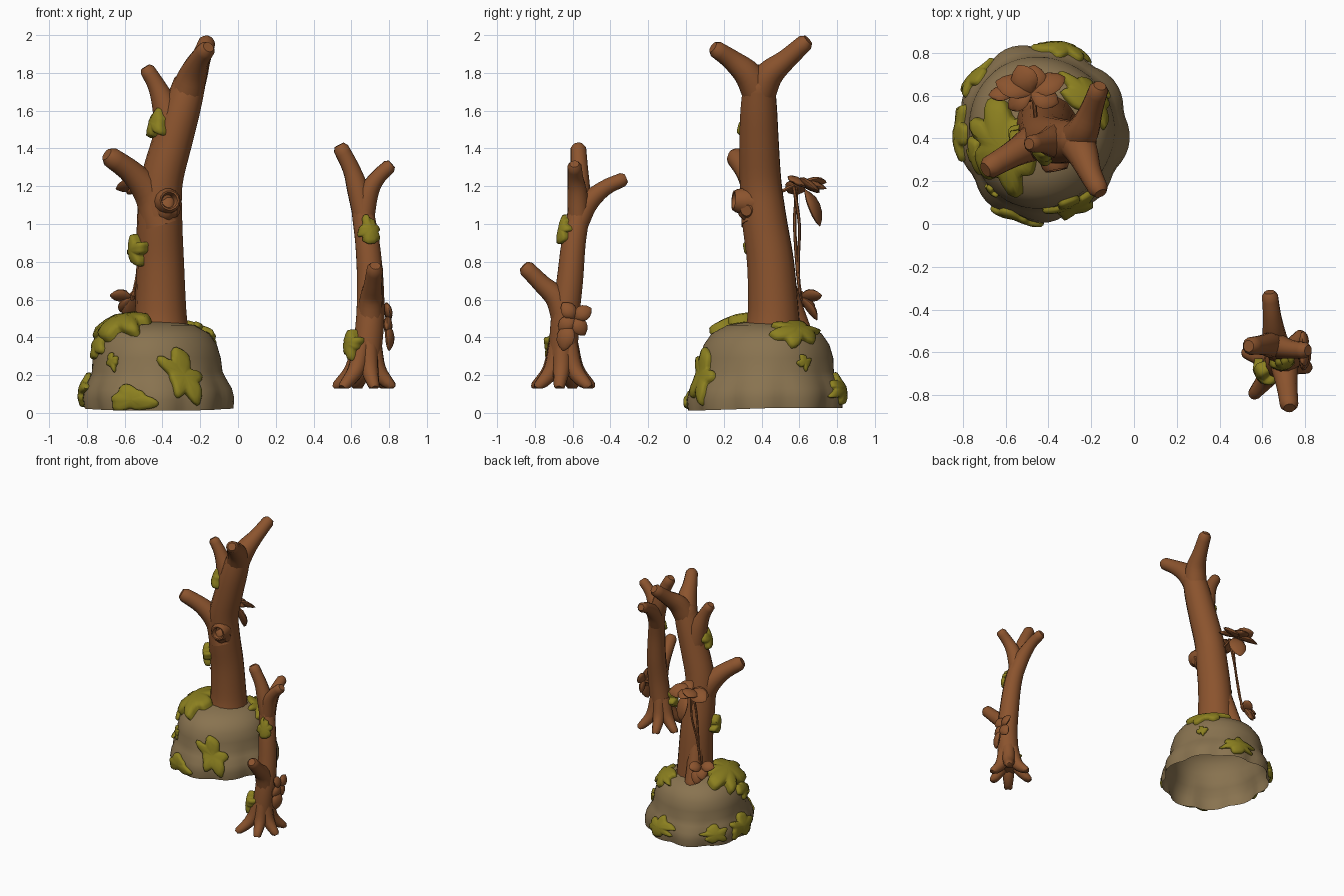
import bpy, bmesh, math, random
from mathutils import Vector as V
from mathutils.bvhtree import BVHTree

if "Cube" in bpy.data.objects:
    bpy.data.objects.remove(bpy.data.objects["Cube"])

random.seed(4)


def mat(name, rgb):
    m = bpy.data.materials.new(name)
    m.diffuse_color = (*rgb, 1)
    m.use_nodes = True
    m.node_tree.nodes["Principled BSDF"].inputs["Base Color"].default_value = m.diffuse_color
    return m


BARK = mat("bark brown", (0.26, 0.088, 0.027))
STONE = mat("stone taupe", (0.25, 0.172, 0.08))
MOSS = mat("moss olive", (0.26, 0.215, 0.014))


def make(name, verts, faces, material, angle=50):
    me = bpy.data.meshes.new(name)
    me.from_pydata([tuple(v) for v in verts], [], faces)
    bm = bmesh.new()
    bm.from_mesh(me)
    bmesh.ops.recalc_face_normals(bm, faces=bm.faces)
    bm.to_mesh(me)
    bm.free()
    ob = bpy.data.objects.new(name, me)
    bpy.context.collection.objects.link(ob)
    me.materials.append(material)
    bpy.context.view_layer.objects.active = ob
    ob.select_set(True)
    bpy.ops.object.shade_smooth_by_angle(angle=math.radians(angle))
    ob.select_set(False)
    return ob


def ring_faces(rings, n, cap_start=True, cap_end=True):
    f = [(r * n + i, r * n + (i + 1) % n, (r + 1) * n + (i + 1) % n, (r + 1) * n + i)
         for r in range(rings - 1) for i in range(n)]
    if cap_start:
        f.append(tuple(range(n))[::-1])
    if cap_end:
        f.append(tuple(range((rings - 1) * n, rings * n)))
    return f


def tube(name, pts, n=12, steps=4, floor=None):
    """Smooth limb through (x, y, z, radius) points with a rounded tip."""
    p = [V(q) for q in pts]
    p = [2 * p[0] - p[1]] + p + [2 * p[-1] - p[-2]]
    path = []
    for i in range(1, len(p) - 2):
        a, b, c, d = p[i - 1:i + 3]
        for s in range(steps):
            t = s / steps
            path.append(0.5 * (2 * b + (c - a) * t + (2 * a - 5 * b + 4 * c - d) * t * t
                               + (3 * b - a - 3 * c + d) * t ** 3))
    path.append(p[-2])
    end = path[-1]
    tip = end.xyz + (end.xyz - path[-2].xyz).normalized() * end.w * 0.5
    path.append(V((*tip, end.w * 0.65)))
    verts, q, old = [], None, None
    for i, c in enumerate(path):
        t = (path[min(i + 1, len(path) - 1)].xyz - path[max(i - 1, 0)].xyz).normalized()
        q = t.to_track_quat('Z', 'Y') if q is None else old.rotation_difference(t) @ q
        old = t
        for k in range(n):
            a = k * math.tau / n
            v = c.xyz + q @ V((math.cos(a) * c.w, math.sin(a) * c.w, 0))
            if floor is not None:
                v.z = max(v.z, floor)
            verts.append(v)
    return make(name, verts, ring_faces(len(path), n), BARK)


def lathe(name, origin, axis, profile, n, material):
    q = V(axis).to_track_quat('Z', 'Y')
    verts = [V(origin) + q @ V((r * math.cos(k * math.tau / n), r * math.sin(k * math.tau / n), d))
             for r, d in profile for k in range(n)]
    return make(name, verts, ring_faces(len(profile), n, False), material)


def moss(name, host, centre, normal, su, sv, k=5, h=0.025, roll=0.0):
    """Irregular, domed patch wrapped on the host surface."""
    me = host.data
    tree = BVHTree.FromPolygons([v.co for v in me.vertices], [tuple(f.vertices) for f in me.polygons])
    n = V(normal).normalized()
    c = tree.find_nearest(V(centre))[0]
    u0 = V((0, 0, 1)).cross(n).normalized()
    w0 = n.cross(u0)
    u = u0 * math.cos(roll) + w0 * math.sin(roll)
    w = n.cross(u)
    p1, p2, p3, seg = random.random() * 6, random.random() * 6, random.random() * 6, 48
    verts = []
    rings = ((1, 0.002), (0.99, 0.5 * h), (0.93, 0.85 * h), (0.7, h), (0.4, 1.1 * h), (0.1, 1.1 * h))
    for t, off in rings:
        for i in range(seg):
            a = i * math.tau / seg
            r = t * (0.88 + 0.18 * math.cos(k * a + p1) + 0.1 * math.cos(2 * a + p2)
                     + 0.09 * math.cos((k + 3) * a + p3))
            pt = c + u * (r * su * math.cos(a)) + w * (r * sv * math.sin(a))
            loc, nn = tree.find_nearest(pt)[:2]
            if nn.dot(n) < 0:
                nn = -nn
            v = loc + (nn + n).normalized() * off
            v.z = max(v.z, 0.0)
            verts.append(v)
    return make(name, verts, ring_faces(len(rings), seg, False), MOSS, 70)


def leaf(name, base, direction, normal, length, width):
    """Plump pointed leaf with a slight droop."""
    d = V(direction).normalized()
    s = d.cross(V(normal)).normalized()
    n = s.cross(d)
    prof = ((0, .15), (.12, .5), (.3, .88), (.5, 1), (.7, .9), (.88, .55), (1, .08))
    verts = []
    for t, w in prof:
        c = V(base) + d * length * t - n * length * 0.28 * t * t
        for i in range(10):
            a = i * math.tau / 10
            verts.append(c + s * math.cos(a) * w * width / 2 + n * math.sin(a) * w * 0.022)
    return make(name, verts, ring_faces(len(prof), 10), BARK)


# Rock mound: open-bottomed shell with boulder lobes round the foot
prof = ((.388, .025), (.396, .08), (.388, .13), (.362, .18), (.345, .22), (.34, .29), (.32, .36),
        (.28, .42), (.2, .465), (.08, .485))
N = 72
verts = []
for r, z in prof:
    fade = max(0, 1 - z / 0.27)
    for k in range(N):
        a = k * math.tau / N
        lobe = 1 + 0.09 * fade * (abs(math.cos(4.5 * a + 0.6)) - 0.65) + 0.02 * math.sin(3 * a + 1)
        dip = 0.015 * fade * max(0, -math.sin(a))
        cx = -0.425 - 0.012 * min(1, z / 0.3)
        verts.append(V((cx + r * lobe * math.cos(a), 0.43 + r * 1.04 * lobe * math.sin(a), z - dip)))
mound = make("rock_mound", verts, ring_faces(len(prof), N, False), STONE)

# Large tree
trunk = tube("large_trunk", [(-.41, .46, .42, .15), (-.41, .462, .55, .136), (-.412, .447, .8, .126),
                             (-.415, .415, 1.02, .12), (-.405, .395, 1.22, .112), (-.35, .387, 1.43, .106),
                             (-.3, .385, 1.6, .099), (-.255, .387, 1.75, .085)], 14)
for name, pts in {
    "large_front_top_branch": [(-.275, .39, 1.68, .088), (-.24, .33, 1.79, .075), (-.205, .24, 1.87, .055), (-.165, .16, 1.925, .046)],
    "large_back_top_branch": [(-.275, .385, 1.68, .088), (-.235, .44, 1.79, .075), (-.2, .53, 1.87, .055), (-.165, .63, 1.96, .046)],
    "large_left_branch": [(-.41, .4, 1.0, .11), (-.46, .385, 1.15, .09), (-.56, .33, 1.27, .064), (-.675, .265, 1.355, .054)],
    "large_small_branch": [(-.345, .388, 1.46, .095), (-.385, .385, 1.62, .07), (-.43, .38, 1.73, .048), (-.48, .375, 1.815, .04)],
    "large_back_root": [(-.45, .5, .75, .06), (-.47, .56, .56, .06), (-.48, .61, .42, .06)],
}.items():
    tube(name, pts)

# Hollow knot swelling from the right front of the large trunk
lathe("knot_hole", (-.375, .315, 1.12), (.2, -1, .08),
      ((.08, -.06), (.072, 0), (.064, .045), (.052, .066), (.043, .064), (.037, .045), (.03, .01), (.008, .005)), 14, BARK)
tube("knot_bulge", [(-.4, .38, 1.09, .09), (-.36, .335, 1.08, .075), (-.335, .325, 1.075, .045)])

# Hanging vine with leaf clusters behind the large tree
tube("vine_left", [(-.46, .5, 1.17, .01), (-.47, .58, 1.19, .01), (-.5, .575, 1.0, .009), (-.53, .59, .75, .009), (-.56, .61, .6, .01)], 6)
tube("vine_right", [(-.45, .57, 1.2, .01), (-.47, .6, 1.0, .008), (-.52, .595, .8, .008), (-.55, .6, .62, .008)], 6)
top = (-.48, .61, 1.21)
for i, (d, n, l, w) in enumerate((((-1, .5, .1), (-.2, .6, .8), .17, .13), ((-.5, .9, .35), (-.2, -.2, 1), .14, .13),
                                  ((1, .7, .1), (.2, .7, .7), .17, .13), ((.9, -.2, .35), (.1, .5, 1), .13, .12),
                                  ((-.9, -.4, -.1), (-.3, .4, .9), .13, .11), ((.1, .9, .1), (0, -.1, 1), .13, .13))):
    leaf(f"upper_leaf_{i}", top, d, n, l, w)
leaf("upper_hanging_leaf", (-.45, .63, 1.18), (.15, .6, -.8), (.5, 1, .6), .2, .13)
low = (-.565, .61, .61)
for i, d in enumerate(((-.9, .1, .3), (.1, .9, .3), (-.5, .6, -.4))):
    leaf(f"lower_leaf_{i}", low, d, (-.5, .6, .8), .11, .09)
leaf("lower_hanging_leaf", low, (-.1, .6, -.5), (-.4, 1, .5), .14, .1)

# Small tree with splayed roots
small = tube("small_trunk", [(.675, -.65, .2, .08), (.68, -.65, .3, .08), (.7, -.64, .5, .077), (.7, -.615, .7, .072),
                             (.685, -.595, .9, .066), (.66, -.565, 1.07, .06), (.655, -.56, 1.14, .055)])
for name, pts in {
    "small_left_branch": [(.665, -.57, 1.05, .06), (.635, -.565, 1.18, .058), (.6, -.565, 1.29, .047), (.545, -.57, 1.4, .042)],
    "small_right_branch": [(.665, -.57, 1.03, .058), (.69, -.575, 1.16, .054), (.735, -.585, 1.24, .043), (.8, -.59, 1.305, .038)],
    "small_back_branch": [(.67, -.575, 1.0, .06), (.655, -.52, 1.11, .056), (.645, -.43, 1.19, .043), (.635, -.335, 1.235, .038)],
    "small_front_branch": [(.7, -.635, .46, .07), (.705, -.68, .6, .062), (.715, -.76, .68, .049), (.725, -.845, .765, .043)],
}.items():
    tube(name, pts)
for i, (x, y) in enumerate(((.525, -.6), (.56, -.795), (.72, -.78), (.81, -.67), (.78, -.52), (.63, -.505))):
    tube(f"root_{i}", [(.685 * .8 + x * .2, -.65 * .8 + y * .2, .37, .05), (.68 * .55 + x * .45, -.65 * .55 + y * .45, .23, .046),
                       (x, y, .14, .03)], 10, floor=.13)

# Leaves on the small tree
tube("small_leaf_stem", [(.72, -.61, .48, .012), (.79, -.59, .49, .01)], 6)
for i in range(4):
    a = .6 + i * math.tau / 4
    leaf(f"small_leaf_{i}", (.79, -.59, .5), (.25, math.cos(a), math.sin(a)), (1, .1, .25), .1, .085)
leaf("small_hanging_leaf", (.79, -.62, .47), (.28, -.25, -.8), (1, -.3, .3), .14, .1)

# Moss on the mound
for i, (c, n, su, sv, k, h, roll) in enumerate((
        ((-.6, .37, .45), (-.5, -.2, .8), .23, .18, 6, .055, 0),
        ((-.75, .32, .36), (-.85, -.3, .4), .08, .09, 4, .03, 0),
        ((-.22, .58, .43), (.55, .4, .75), .17, .11, 6, .03, 0),
        ((-.29, .09, .19), (.35, -.85, .45), .11, .16, 5, .03, .45),
        ((-.56, .05, .07), (-.3, -.95, .1), .125, .08, 3, .025, 0),
        ((-.81, .44, .12), (-1, 0, .2), .13, .1, 5, .03, 0),
        ((-.67, .15, .27), (-.6, -.75, .4), .04, .05, 4, .02, 0),
        ((-.33, .83, .13), (.25, .95, .2), .15, .085, 6, .025, 0),
        ((-.12, .64, .27), (.8, .5, .4), .04, .045, 4, .02, 0),
        ((-.74, .68, .12), (-.75, .6, .2), .12, .07, 5, .025, 0))):
    moss(f"mound_moss_{i}", mound, c, n, su, sv, k, h, roll)

# Moss on the trunks
moss("large_trunk_moss_upper", trunk, (-.43, .35, 1.53), (-.9, -.4, .2), .08, .09, 4, .045, .3)
moss("large_trunk_moss_lower", trunk, (-.53, .39, .86), (-.85, -.5, .05), .1, .075, 4, .05)
moss("small_trunk_moss_upper", small, (.705, -.66, .98), (.25, -1, -.2), .085, .075, 4, .03)
moss("small_trunk_moss_lower", small, (.61, -.69, .36), (-.85, -.5, .1), .08, .075, 4, .05)
